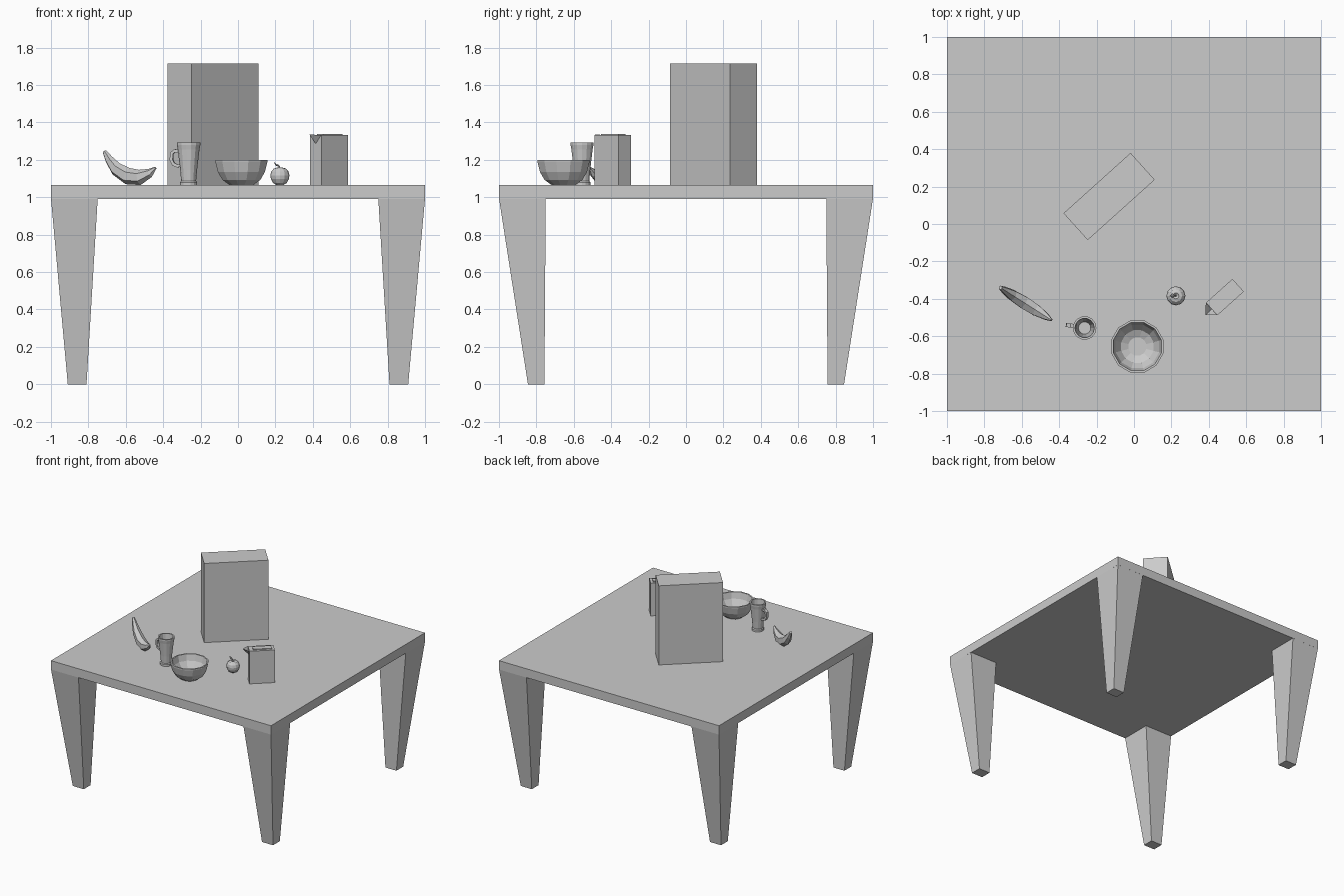
import bpy, bmesh, math
from mathutils import Vector

if "Cube" in bpy.data.objects:
    bpy.data.objects.remove(bpy.data.objects["Cube"])

grey = bpy.data.materials.new("light grey")
grey.diffuse_color = (0.6, 0.6, 0.6, 1)
grey.use_nodes = True
grey.node_tree.nodes["Principled BSDF"].inputs["Base Color"].default_value = grey.diffuse_color
TOP = 1.065  # height of the table surface


def make(name, rings, caps=True, recalc=True):
    """Skin a list of equal rings of points; close both ends if asked."""
    bm = bmesh.new()
    vr = [[bm.verts.new(p) for p in r] for r in rings]
    n = len(vr[0])
    for a, b in zip(vr, vr[1:]):
        for i in range(n):
            j = (i + 1) % n
            bm.faces.new((a[i], a[j], b[j], b[i]))
    if caps:
        bm.faces.new(vr[0][::-1])
        bm.faces.new(vr[-1])
    if recalc:
        bmesh.ops.recalc_face_normals(bm, faces=bm.faces[:])
    me = bpy.data.meshes.new(name)
    bm.to_mesh(me)
    bm.free()
    me.materials.append(grey)
    ob = bpy.data.objects.new(name, me)
    bpy.context.collection.objects.link(ob)
    return ob


def rect(x0, x1, y0, y1, z):
    return [(x0, y0, z), (x1, y0, z), (x1, y1, z), (x0, y1, z)]


def lathe(name, cx, cy, profile, n, turn=0.0):
    rings = [[(cx + r * math.cos(turn + math.tau * i / n),
               cy + r * math.sin(turn + math.tau * i / n), TOP + z)
              for i in range(n)] for r, z in profile]
    return make(name, rings)


def sweep(name, path, sizes, side, n, turn=0.0):
    """Tube along a planar path; side is the plane normal, sizes = (across, in plane)."""
    path = [Vector(p) for p in path]
    side = Vector(side).normalized()
    rings = []
    for k, p in enumerate(path):
        t = (path[min(k + 1, len(path) - 1)] - path[max(k - 1, 0)]).normalized()
        up = side.cross(t)
        a, b = sizes[k]
        rings.append([p + side * a * math.cos(turn + math.tau * i / n)
                      + up * b * math.sin(turn + math.tau * i / n) for i in range(n)])
    return make(name, rings)


def turned_box(name, cx, cy, length, width, z0, z1, deg):
    c, s = math.cos(math.radians(deg)), math.sin(math.radians(deg))
    rings = [[(cx + x * c - y * s, cy + x * s + y * c, z)
              for x, y, _ in rect(-length / 2, length / 2, -width / 2, width / 2, 0)]
             for z in (z0, z1)]
    return make(name, rings)


# Table
make("table_top", [rect(-1, 1, -1, 1, 0.992), rect(-1, 1, -1, 1, TOP)])
for sx, lr in ((-1, "left"), (1, "right")):
    for sy, fb in ((-1, "front"), (1, "back")):
        make(f"{fb}_{lr}_leg",
             [rect(sx * 0.81, sx * 0.91, sy * 0.757, sy * 0.845, 0),
              rect(sx * 0.75, sx * 1.0, sy * 0.75, sy * 1.0, 0.995)])

# Tall box
turned_box("tall_box", -0.133, 0.147, 0.482, 0.193, TOP, 1.715, 42)

# Drink carton with a folded top seam and a pulled-out spout
turned_box("carton", 0.486, -0.391, 0.19, 0.091, TOP, 1.333, 42)
turned_box("carton_seam", 0.49, -0.388, 0.14, 0.05, 1.333, 1.339, 42)
a, b = (0.384, -0.421, 1.333), (0.446, -0.487, 1.333)
tip, low = (0.382, -0.487, 1.335), (0.416, -0.454, 1.285)
spout = bpy.data.meshes.new("carton_spout")
spout.from_pydata([a, b, tip, low], [], [(0, 3, 2), (2, 3, 1)])
spout.materials.append(grey)
bpy.context.collection.objects.link(bpy.data.objects.new("carton_spout", spout))

# Bowl: outer wall, rim, inner wall, floor
lathe("bowl", 0.018, -0.655,
      [(0.065, 0), (0.105, 0.028), (0.13, 0.07), (0.144, 0.125), (0.144, 0.135),
       (0.133, 0.135), (0.12, 0.085), (0.09, 0.04), (0.05, 0.022)], 12, math.pi / 12)

# Mug with flared lip and handle
mx, my = -0.264, -0.556
lathe("mug", mx, my,
      [(0.046, 0), (0.046, 0.015), (0.04, 0.022), (0.045, 0.08), (0.058, 0.19),
       (0.063, 0.215), (0.063, 0.227), (0.052, 0.227), (0.047, 0.18), (0.033, 0.025)], 14)
d = Vector((-0.985, 0.17, 0))
handle = [(0.045, 1.245), (0.075, 1.249), (0.091, 1.235), (0.093, 1.2),
          (0.082, 1.177), (0.062, 1.168), (0.043, 1.17)]
sweep("mug_handle", [(mx + d.x * r, my + d.y * r, z) for r, z in handle],
      [(0.016, 0.012)] * len(handle), (0.17, 0.985, 0), 4, math.pi / 4)

# Apple with stem and leaf
ax, ay = 0.224, -0.384
lathe("apple", ax, ay,
      [(0.018, 0), (0.036, 0.011), (0.048, 0.032), (0.051, 0.052), (0.046, 0.073),
       (0.033, 0.088), (0.016, 0.093), (0.004, 0.084)], 12)
sweep("apple_stem", [(ax, ay, 1.145), (ax - 0.004, ay, 1.165), (ax - 0.014, ay, 1.176)],
      [(0.004, 0.004)] * 3, (0, 1, 0), 5)
sweep("apple_leaf", [(ax - 0.006, ay, 1.166), (ax - 0.02, ay, 1.172), (ax - 0.03, ay, 1.186)],
      [(0.003, 0.002), (0.012, 0.004), (0.002, 0.002)], (0, 1, 0), 4)

# Banana: six-sided tapering tube lying on its curve
curve = [(-0.714, 1.245, 0.012), (-0.69, 1.203, 0.024), (-0.652, 1.152, 0.037),
         (-0.59, 1.113, 0.045), (-0.525, 1.106, 0.041), (-0.47, 1.13, 0.024),
         (-0.441, 1.157, 0.007)]
sweep("banana", [(x, -0.34 - (x + 0.714) * 0.635, z) for x, z, r in curve],
      [(r * 0.85, r) for x, z, r in curve], (0.535, 0.845, 0), 6, math.pi / 6)
